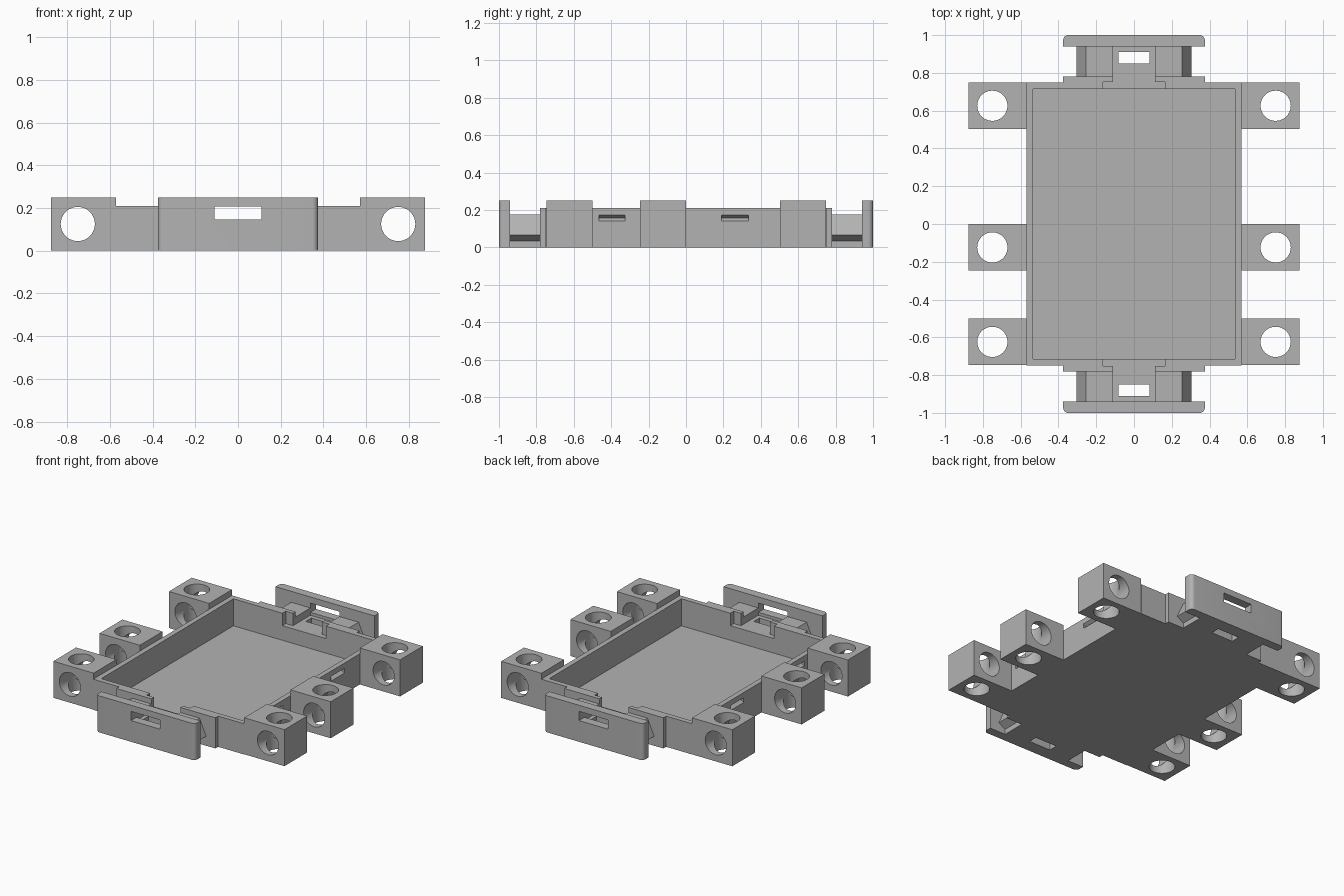
import bpy, bmesh, math

cube = bpy.data.objects.get("Cube")
if cube:
    bpy.data.objects.remove(cube, do_unlink=True)

grey = bpy.data.materials.new("plain_grey")
grey.use_nodes = True
grey.diffuse_color = (0.45, 0.45, 0.45, 1)
grey.node_tree.nodes["Principled BSDF"].inputs["Base Color"].default_value = (0.45, 0.45, 0.45, 1)

PLACE = {"x": lambda a, b, t: (t, a, b),
         "y": lambda a, b, t: (a, t, b),
         "z": lambda a, b, t: (a, b, t)}


def prism(name, outline, axis, lo, hi):
    """Extrude a closed 2D outline along an axis."""
    bm = bmesh.new()
    ends = [[bm.verts.new(PLACE[axis](a, b, t)) for a, b in outline] for t in (lo, hi)]
    bm.faces.new(ends[0])
    bm.faces.new(ends[1])
    n = len(outline)
    for i in range(n):
        j = (i + 1) % n
        bm.faces.new((ends[0][i], ends[0][j], ends[1][j], ends[1][i]))
    bmesh.ops.recalc_face_normals(bm, faces=bm.faces)
    mesh = bpy.data.meshes.new(name)
    bm.to_mesh(mesh)
    bm.free()
    mesh.materials.append(grey)
    ob = bpy.data.objects.new(name, mesh)
    bpy.context.collection.objects.link(ob)
    return ob


def rect(a0, a1, b0, b1):
    return [(a0, b0), (a1, b0), (a1, b1), (a0, b1)]


def circle(a, b, r, n=40):
    return [(a + r * math.cos(math.tau * i / n), b + r * math.sin(math.tau * i / n)) for i in range(n)]


def mirrored(half):
    """Complete an outline whose right half is given."""
    return half + [(-a, b) for a, b in reversed(half)]


def carve(ob, cutters):
    """Subtract the cutters, bake the result and discard them."""
    for c in cutters:
        c.hide_render = True
        m = ob.modifiers.new("cut", "BOOLEAN")
        m.operation, m.solver, m.object = "DIFFERENCE", "EXACT", c
    bpy.context.view_layer.update()
    baked = bpy.data.meshes.new_from_object(ob.evaluated_get(bpy.context.evaluated_depsgraph_get()))
    ob.modifiers.clear()
    ob.data = baked
    for c in cutters:
        bpy.data.objects.remove(c, do_unlink=True)


def smooth(ob):
    bpy.ops.object.select_all(action="DESELECT")
    ob.select_set(True)
    bpy.context.view_layer.objects.active = ob
    bpy.ops.object.shade_smooth_by_angle(angle=math.radians(30))


WALL, CHANNEL = 0.21, 0.125

# Tray with thickened end walls
tray = prism("tray", mirrored([(0.375, -0.78), (0.375, -0.75), (0.57, -0.75),
                               (0.57, 0.75), (0.375, 0.75), (0.375, 0.78)]), "z", 0, WALL)
cuts = [prism("cavity_cutter", rect(-0.535, 0.535, -0.715, 0.715), "z", 0.025, 0.4)]
for s in (-1, 1):
    # T-shaped notch in each end wall
    notch = [(0.165, 0.7), (0.165, 0.752), (0.11, 0.752), (0.11, 0.8)]
    cuts.append(prism("notch_cutter", [(a, s * b) for a, b in mirrored(notch)], "z", CHANNEL, 0.4))
    # V grooves on each side wall
    for y0, y1 in ((-0.465, -0.325), (0.19, 0.335)):
        groove = [(s * 0.572, 0.14), (s * 0.547, 0.157), (s * 0.572, 0.175)]
        cuts.append(prism("groove_cutter", groove, "y", y0, y1))
carve(tray, cuts)

# Mounting blocks with crossing bores
for side, s in (("left", 1), ("right", -1)):
    for place, y in (("back", 0.626), ("middle", -0.124), ("front", -0.624)):
        block = prism(f"{side}_{place}_mounting_block",
                      rect(min(s * 0.57, s * 0.875), max(s * 0.57, s * 0.875), y - 0.123, y + 0.123),
                      "z", 0, 0.25)
        carve(block, [prism("upright_bore", circle(s * 0.75, y, 0.08), "z", -0.1, 0.4),
                      prism("level_bore", circle(s * 0.75, 0.125, 0.08), "y", y - 0.3, y + 0.3)])
        smooth(block)

# End plates and the barbed bridges that join them to the tray
R = 0.027
corner = [(0.375 - R + R * math.cos(t), 1 - R + R * math.sin(t))
          for t in (math.pi / 2 * i / 8 for i in range(9))]
barb = [(0.255, 0), (0.255, 0.035), (0.305, 0.065), (0.255, 0.175), (0.11, 0.175), (0.11, CHANNEL)]
for end, s in (("front", -1), ("back", 1)):
    plate = prism(f"{end}_end_plate", [(a, s * b) for a, b in mirrored([(0.375, 0.94)] + corner)],
                  "z", 0, 0.25)
    carve(plate, [prism("window_cutter", rect(-0.11, 0.11, 0.145, 0.208), "y", s * 0.9, s * 1.1)])
    smooth(plate)
    bridge = prism(f"{end}_bridge", mirrored(barb), "y", s * 0.78, s * 0.94)
    carve(bridge, [prism("slot_cutter", rect(-0.082, 0.082, s * 0.88 - 0.03, s * 0.88 + 0.03), "z", -0.1, 0.4)])
